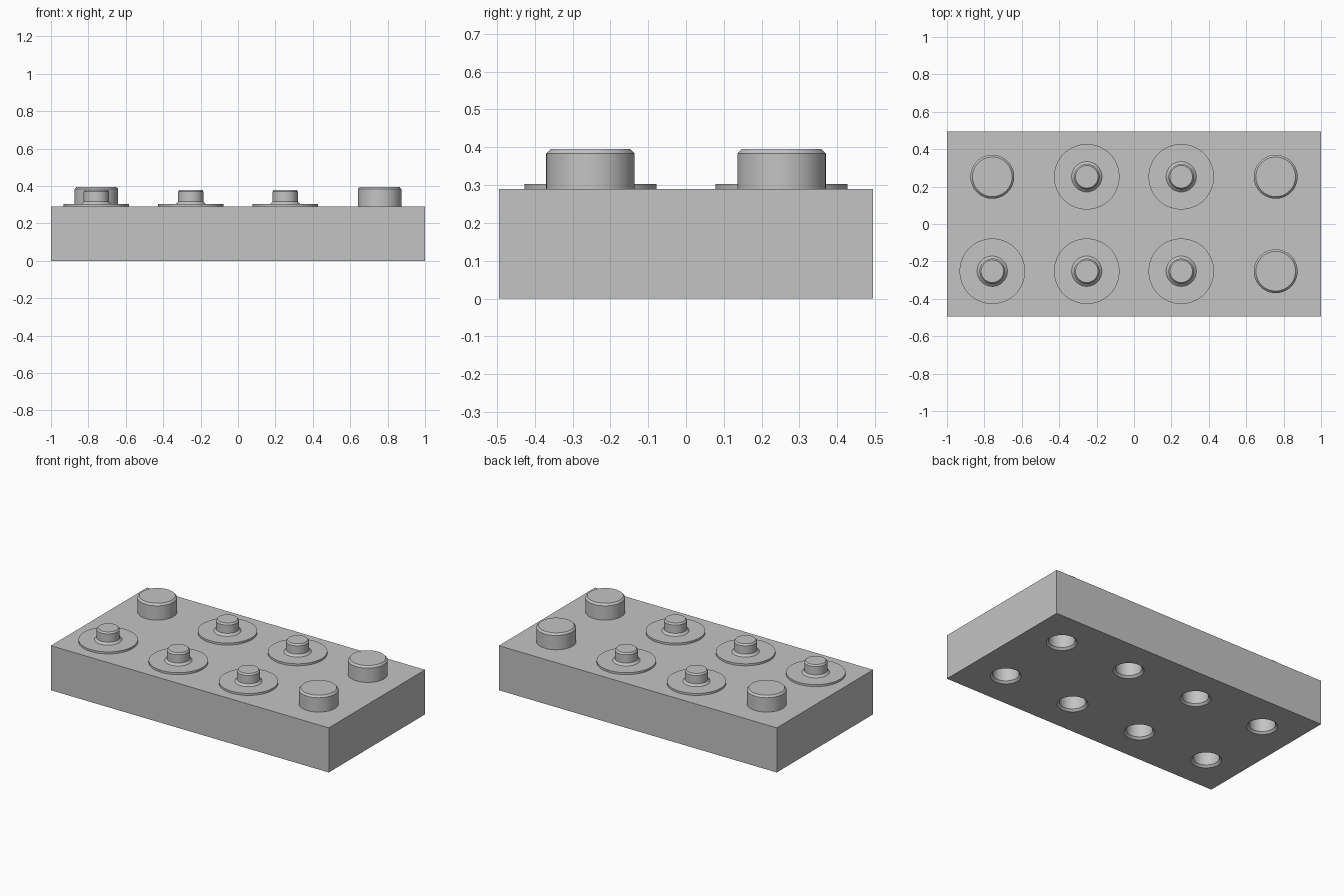
import bpy, bmesh, math

if "Cube" in bpy.data.objects:
    bpy.data.objects.remove(bpy.data.objects["Cube"], do_unlink=True)

LENGTH, WIDTH, TOP = 2.0, 0.99, 0.29
PITCH = 0.505
SIDES = 64
COLUMNS = [(i - 1.5) * PITCH for i in range(4)]
ROWS = [-PITCH / 2, PITCH / 2]

grey = bpy.data.materials.new("plain grey")
grey.use_nodes = True
grey.diffuse_color = (0.55, 0.55, 0.55, 1)
grey.node_tree.nodes["Principled BSDF"].inputs["Base Color"].default_value = grey.diffuse_color


def make_object(name, bm):
    bmesh.ops.recalc_face_normals(bm, faces=bm.faces)
    mesh = bpy.data.meshes.new(name)
    bm.to_mesh(mesh)
    bm.free()
    mesh.materials.append(grey)
    obj = bpy.data.objects.new(name, mesh)
    bpy.context.collection.objects.link(obj)
    return obj


def activate(obj):
    bpy.ops.object.select_all(action='DESELECT')
    obj.select_set(True)
    bpy.context.view_layer.objects.active = obj


def lathe(name, profile, x, y):
    """Solid of revolution from (radius, height) pairs, capped at both ends."""
    bm = bmesh.new()
    rings = []
    for r, z in profile:
        angles = [2 * math.pi * i / SIDES for i in range(SIDES)]
        rings.append([bm.verts.new((r * math.cos(a), r * math.sin(a), z)) for a in angles])
    for low, high in zip(rings, rings[1:]):
        for i in range(SIDES):
            j = (i + 1) % SIDES
            bm.faces.new((low[i], low[j], high[j], high[i]))
    bm.faces.new(rings[0][::-1])
    bm.faces.new(rings[-1])
    obj = make_object(name, bm)
    obj.location = (x, y, 0)
    activate(obj)
    bpy.ops.object.shade_smooth_by_angle(angle=math.radians(30))
    return obj


# Profiles: plain wide stud, narrow stud on a thin disc, countersunk socket
WIDE = [(0.117, TOP - 0.01), (0.117, 0.383), (0.106, 0.395)]
NARROW = [(0.175, TOP - 0.01), (0.175, 0.303), (0.081, 0.303),
          (0.068, 0.316), (0.068, 0.37), (0.06, 0.38)]
SOCKET = [(0.1, -0.01), (0.077, 0.013), (0.077, 0.13)]

# Block
bm = bmesh.new()
bmesh.ops.create_cube(bm, size=1)
bmesh.ops.scale(bm, vec=(LENGTH, WIDTH, TOP), verts=bm.verts)
bmesh.ops.translate(bm, vec=(0, 0, TOP / 2), verts=bm.verts)
block = make_object("block", bm)

# Studs on top, sockets cut from below
for x in COLUMNS:
    for y in ROWS:
        wide = x > PITCH or (x < -PITCH and y > 0)
        lathe("wide_stud" if wide else "narrow_stud", WIDE if wide else NARROW, x, y)

        cutter = lathe("socket_cutter", SOCKET, x, y)
        cutter.hide_render = True
        cut = block.modifiers.new("socket", 'BOOLEAN')
        cut.operation = 'DIFFERENCE'
        cut.solver = 'EXACT'
        cut.object = cutter
        activate(block)
        bpy.ops.object.modifier_apply(modifier=cut.name)
        bpy.data.objects.remove(cutter, do_unlink=True)

activate(block)
bpy.ops.object.shade_smooth_by_angle(angle=math.radians(30))
